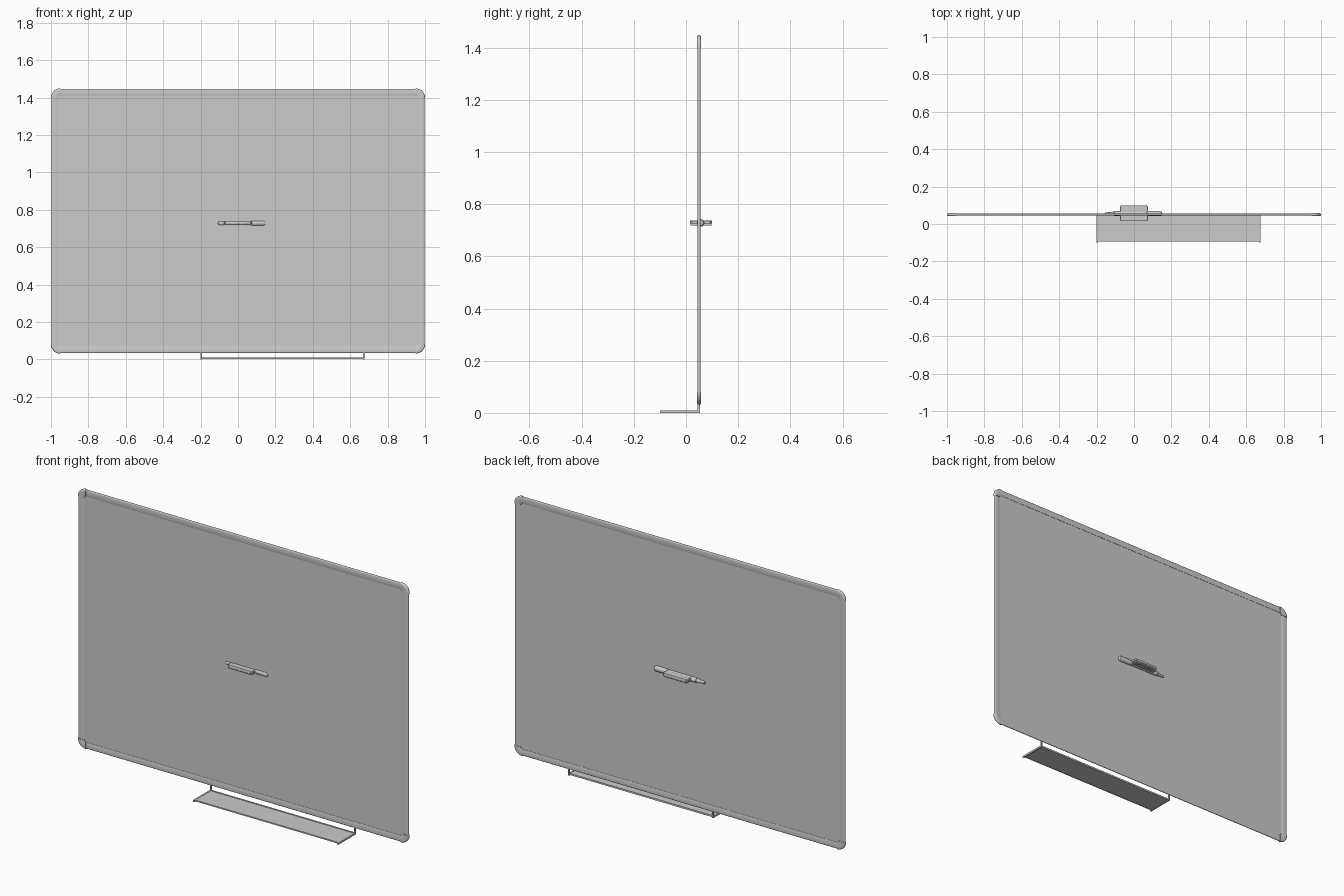
import bpy, bmesh, math
from mathutils import Vector, Matrix

if "Cube" in bpy.data.objects:
    bpy.data.objects.remove(bpy.data.objects["Cube"])

BY = 0.05                      # depth position of the board
X1, Z0, Z1 = 1.0, 0.031, 1.449  # outer limits of the corner caps
R = 0.05                       # corner radius


def finish(name, bm, smooth=True):
    bmesh.ops.recalc_face_normals(bm, faces=bm.faces)
    me = bpy.data.meshes.new(name)
    bm.to_mesh(me)
    bm.free()
    ob = bpy.data.objects.new(name, me)
    bpy.context.collection.objects.link(ob)
    if smooth:
        bpy.ops.object.select_all(action='DESELECT')
        bpy.context.view_layer.objects.active = ob
        ob.select_set(True)
        bpy.ops.object.shade_smooth_by_angle(angle=math.radians(35))
    return ob


def loft(name, rings, closed_ends=True):
    bm = bmesh.new()
    vs = [[bm.verts.new(p) for p in ring] for ring in rings]
    n = len(vs[0])
    for a, b in zip(vs, vs[1:]):
        for i in range(n):
            j = (i + 1) % n
            bm.faces.new((a[i], a[j], b[j], b[i]))
    if closed_ends:
        bm.faces.new(vs[0])
        bm.faces.new(vs[-1])
    return finish(name, bm)


def box(name, lo, hi):
    lo, hi = Vector(lo), Vector(hi)
    bm = bmesh.new()
    bmesh.ops.create_cube(bm, size=1, matrix=Matrix.Translation((lo + hi) / 2)
                          @ Matrix.Diagonal((*(hi - lo), 1)))
    return finish(name, bm, False)


def profile(inner, outer, t):
    # flat inner side, half-round outer side: (distance outwards, depth)
    c = outer - t
    arc = [(c + t * math.sin(k * math.pi / 8), -t * math.cos(k * math.pi / 8))
           for k in range(9)]
    return [(inner, t * 0.8), (inner, -t * 0.8), (inner + 0.003, -t)] + arc + [(inner + 0.003, t)]


# writing surface
box("board_panel", (-0.975, BY - 0.003, 0.055), (0.975, BY + 0.003, 1.425))

# frame rails, running between the corner centres
cx, zt, zb = X1 - R, Z1 - R, Z0 + R
bar = profile(0.012, 0.047, 0.0055)
for s, n in ((-1, "left"), (1, "right")):
    loft("frame_" + n, [[(s * (cx + d), BY + y, z) for d, y in bar] for z in (zb, zt)])
for s, zc, n in ((-1, zb, "bottom"), (1, zt, "top")):
    loft("frame_" + n, [[(x, BY + y, zc + s * d) for d, y in bar] for x in (-cx, cx)])

# rounded corner caps, slightly thicker than the rails
cap = profile(0.010, R, 0.008)
for sx in (-1, 1):
    for sz, zc in ((-1, zb), (1, zt)):
        angles = [k * math.pi / 24 for k in range(13)]
        loft("corner_cap", [[(sx * (cx + d * math.cos(a)), BY + y, zc + sz * d * math.sin(a))
                             for d, y in cap] for a in angles])

# pen tray: thin shelf with back and front lips, held by two bent side brackets
TL, TR = -0.197, 0.672
box("tray_shelf", (TL, -0.09, 0.004), (TR, 0.045, 0.009))
box("tray_back_edge", (TL, 0.040, 0.002), (TR, 0.048, 0.011))
box("tray_front_edge", (TL, -0.094, 0.003), (TR, -0.088, 0.010))
for x in (TL, TR):
    w = 0.004
    path = [(-0.1, 0, 0.011), (0.046, 0, 0.011)]
    box("tray_side_arm", (x - w, -0.1, 0.0), (x + w, 0.053, 0.010))
    box("tray_hanger", (x - w, 0.045, 0.008), (x + w, 0.053, 0.042))

# marker pen lying across the centre of the board
MZ, MY = 0.728, 0.056
pen = [(-0.156, 0.004), (-0.153, 0.0065), (-0.120, 0.0075), (-0.115, 0.0095), (-0.107, 0.0105),
       (-0.105, 0.0125), (0.068, 0.0125), (0.070, 0.0145), (0.138, 0.0145),
       (0.146, 0.012), (0.150, 0.006)]
loft("marker_pen", [[(x, MY + r * math.cos(k * math.pi / 12), MZ + r * math.sin(k * math.pi / 12))
                     for k in range(24)] for x, r in pen])

# eraser handle with clipped corners
x0, x1, y0, y1, c = -0.076, 0.074, 0.015, 0.1, 0.008
outline = [(x0 + c, y0), (x1 - c, y0), (x1, y0 + c), (x1, y1 - c),
           (x1 - c, y1), (x0 + c, y1), (x0, y1 - c), (x0, y0 + c)]
mid = Vector(((x0 + x1) / 2, (y0 + y1) / 2))
rings = []
for z, k in ((0.725, 1.0), (0.735, 1.0), (0.738, 0.96)):
    rings.append([(mid.x + (x - mid.x) * k, mid.y + (y - mid.y) * k, z) for x, y in outline])
loft("eraser_handle", rings)

# ribbed felt underneath the eraser
count = 14
step = (x1 - x0 - 0.008) / count
for i in range(count):
    a = x0 + 0.004 + i * step
    box("eraser_felt_strip", (a, y0 + 0.002, 0.718), (a + step * 0.7, y1 - 0.002, 0.726))
